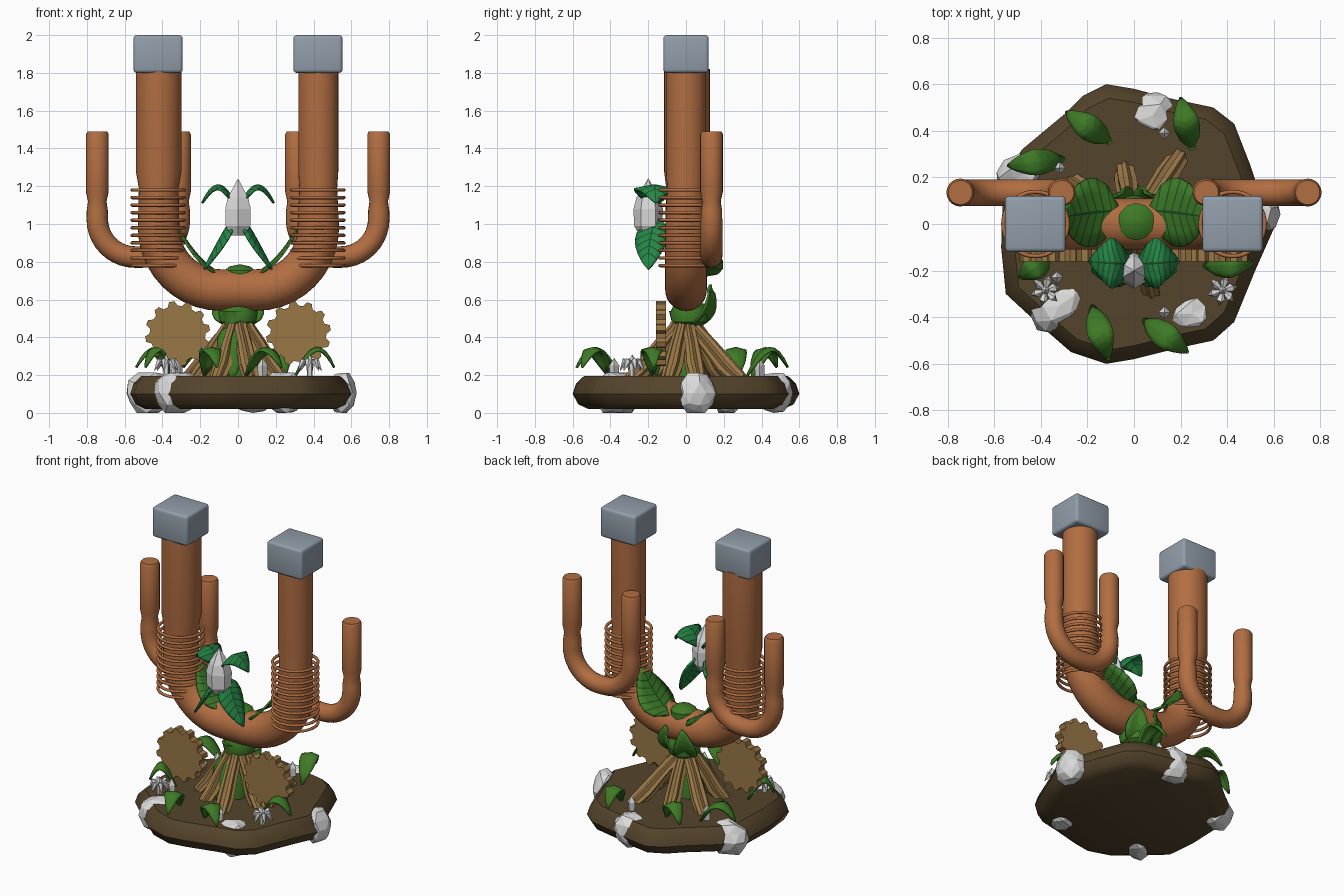
import bpy, bmesh, math, random
from math import sin, cos, pi
from mathutils import Vector, Matrix

random.seed(4)
if "Cube" in bpy.data.objects:
    bpy.data.objects.remove(bpy.data.objects["Cube"])


def material(name, *rgb):
    lin = [((c / 255 + 0.055) / 1.055) ** 2.4 for c in rgb] + [1]
    m = bpy.data.materials.new(name)
    m.use_nodes = True
    m.diffuse_color = lin
    m.node_tree.nodes["Principled BSDF"].inputs["Base Color"].default_value = lin
    return m


copper = material("copper", 178, 110, 66)
steel = material("blue grey", 146, 158, 170)
soil = material("dark soil", 84, 68, 43)
stone = material("pale stone", 218, 218, 218)
wood = material("tan wood", 153, 119, 70)
olive = material("olive green", 62, 122, 38)
teal = material("emerald green", 36, 134, 70)
vein = material("dark vein green", 24, 78, 36)


def finish(name, bm, mats, smooth=None):
    bmesh.ops.recalc_face_normals(bm, faces=bm.faces)
    me = bpy.data.meshes.new(name)
    bm.to_mesh(me)
    bm.free()
    ob = bpy.data.objects.new(name, me)
    bpy.context.collection.objects.link(ob)
    for m in mats:
        me.materials.append(m)
    if smooth:
        bpy.ops.object.select_all(action="DESELECT")
        ob.select_set(True)
        bpy.context.view_layer.objects.active = ob
        bpy.ops.object.shade_smooth_by_angle(angle=math.radians(smooth))
    return ob


def sweep(name, pts, radii, normal, mat, sides=24, smooth=40, ribs=0.0):
    """Round or ribbed section swept along a planar path."""
    bm = bmesh.new()
    pts, n, rings = [Vector(p) for p in pts], Vector(normal).normalized(), []
    for i, p in enumerate(pts):
        t = (pts[min(i + 1, len(pts) - 1)] - pts[max(i - 1, 0)]).normalized()
        up = t.cross(n)
        rings.append([bm.verts.new(p + radii[i] * (1 - ribs * (k % 2)) *
                      (n * cos(2 * pi * k / sides) + up * sin(2 * pi * k / sides)))
                      for k in range(sides)])
    for a, b in zip(rings, rings[1:]):
        for k in range(sides):
            j = (k + 1) % sides
            bm.faces.new((a[k], a[j], b[j], b[k]))
    bm.faces.new(rings[0])
    bm.faces.new(rings[-1])
    return finish(name, bm, [mat], smooth)


def bend(x0, x1, y, bottom, r, steps=10):
    """U-shaped run of points from x0 to x1."""
    arc = [pi / 2 * i / steps for i in range(steps + 1)]
    half = [(x0 + r - r * cos(a), y, bottom + r - r * sin(a)) for a in arc]
    return half + [(x0 + x1 - x, y, z) for x, y, z in reversed(half)]


def leaf(name, base, ctrl, tip, half, side, mat, veined=False, fold=0.25):
    """Folded leaf along a quadratic arc, with optional painted veins."""
    base, ctrl, tip = Vector(base), Vector(ctrl), Vector(tip)
    side = Vector(side).normalized()
    across = (-1, -0.55, -0.04, 0.04, 0.55, 1)
    ts = sorted([i / 8 for i in range(9)] + [i / 8 + 0.02 for i in range(1, 7)])
    bm, rows = bmesh.new(), []
    for t0 in ts:
        row = []
        for u in across:
            t = min(1, t0 + 0.5 * abs(u) * t0 * (1 - t0))
            p = base * (1 - t) ** 2 + ctrl * 2 * t * (1 - t) + tip * t * t
            tan = ((ctrl - base) * (1 - t) + (tip - ctrl) * t).normalized()
            w = half * (sin(pi * t ** 0.85) ** 0.8 if 0 < t < 1 else 0) + 0.003
            nrm = tan.cross(side).normalized()
            if nrm.z < 0:
                nrm = -nrm
            row.append(bm.verts.new(p + side * u * w - nrm * fold * abs(u) * w))
        rows.append(row)
    for i in range(len(rows) - 1):
        for k in range(len(across) - 1):
            f = bm.faces.new((rows[i][k], rows[i][k + 1], rows[i + 1][k + 1], rows[i + 1][k]))
            f.material_index = int(veined and (k == 2 or ts[i + 1] - ts[i] < 0.03))
    ob = finish(name, bm, [mat, vein], 50)
    sol = ob.modifiers.new("thickness", "SOLIDIFY")
    sol.thickness, sol.offset = 0.012, 0
    return ob


# Soil mound: uneven outline stacked into a rounded slab
outline = [(-.12, .6), (0, .58), (.15, .54), (.34, .5), (.43, .43), (.5, .25), (.55, .1), (.6, -.02),
           (.52, -.2), (.43, -.42), (.34, -.5), (.2, -.53), (0, -.58), (-.12, -.6), (-.27, -.55),
           (-.42, -.42), (-.55, -.3), (-.57, -.1), (-.56, .2), (-.48, .32), (-.3, .47), (-.22, .55)]
bm = bmesh.new()
layers = [[bm.verts.new((x * s, y * s, z)) for x, y in outline]
          for s, z in ((.86, .02), (.95, .045), (1, .1), (.97, .155), (.9, .195))]
for a, b in zip(layers, layers[1:]):
    for k in range(len(outline)):
        j = (k + 1) % len(outline)
        bm.faces.new((a[k], a[j], b[j], b[k]))
bm.faces.new(layers[0])
bm.faces.new(layers[-1])
finish("soil_mound", bm, [soil], 40)

# Faceted stones embedded in the rim
for i, (x, y, sx, sy, rot) in enumerate([(-.32, -.35, .14, .10, .6), (.25, -.385, .13, .09, .5),
                                         (.08, .465, .13, .10, -.2), (-.47, .22, .12, .08, .2),
                                         (.55, .06, .07, .10, .2)]):
    bm = bmesh.new()
    bmesh.ops.create_icosphere(bm, subdivisions=2, radius=1)
    for v in bm.verts:
        v.co *= random.uniform(.92, 1.12)
        v.co = Matrix.Rotation(rot, 3, "Z") @ Vector((v.co.x * sx, v.co.y * sy, v.co.z * .115))
        v.co += Vector((x, y, .105))
        v.co.z = min(max(v.co.z, 0), .215)
    finish(f"stone_{i}", bm, [stone])

# Main U-shaped pipe with its two posts
path = [(-.42, .005, 1.82), (-.42, .005, 1.28), (-.42, .0, 1.19)]
path += bend(-.42, .425, 0, .65, .33) + [(.425, 0, 1.19), (.425, 0, 1.28), (.425, 0, 1.82)]
radii = [.121, .121, .105] + [.11] * 22 + [.1, .106, .106]
sweep("main_pipe", path, radii, (0, 1, 0), copper, 32)

# Caps, coils and the side pipes behind each post
for s, side in ((-1, "right"), (1, "left")):
    bm = bmesh.new()
    bmesh.ops.create_cube(bm, size=1)
    for v in bm.verts:
        v.co = Vector((v.co.x * .26 + .423 * s, v.co.y * .24, v.co.z * .2 + 1.9))
    bmesh.ops.bevel(bm, geom=bm.edges[:], offset=.018, segments=3, profile=.5, affect="EDGES")
    finish(f"{side}_cap", bm, [steel], 40)
    for i in range(11):
        bpy.ops.mesh.primitive_torus_add(location=(.423 * s, 0, .78 + .04 * i), major_radius=.138,
                                         minor_radius=.009, major_segments=40, minor_segments=8)
        ring = bpy.context.object
        ring.name = f"{side}_coil_{i}"
        ring.data.materials.append(copper)
        bpy.ops.object.shade_smooth()
    ends = [(1.49, .052), (1.475, .06), (1.17, .06), (1.12, .049), (1.07, .056)]
    path = [(.745 * s, .135, z) for z, r in ends] + bend(.745 * s, .31 * s, .135, .825, .2 * s)
    if s < 0:
        path = path[:5] + bend(-.745, -.31, .135, .825, .2)
    else:
        arc = bend(.31, .745, .135, .825, .2)
        path = path[:5] + arc[::-1]
    path += [(.31 * s, .135, z) for z, r in reversed(ends)]
    radii = [r for z, r in ends] + [.057] * 22 + [r for z, r in reversed(ends)]
    sweep(f"{side}_side_pipe", path, radii, (0, 1, 0), copper, 20)

    # Toothed wheel
    bm, teeth, loop = bmesh.new(), 12, []
    for k in range(teeth):
        for f, r in ((0, .148), (.18, .172), (.5, .172), (.68, .148)):
            a = 2 * pi * (k + f) / teeth
            loop.append(bm.verts.new((.32 * s + r * cos(a), -.16, .42 + r * sin(a))))
    face = bm.faces.new(loop)
    out = bmesh.ops.extrude_face_region(bm, geom=[face])
    bmesh.ops.translate(bm, vec=(0, .055, 0), verts=[v for v in out["geom"] if isinstance(v, bmesh.types.BMVert)])
    finish(f"{side}_gear", bm, [wood])

    # Leaves on the pipe and around the hanging crystal
    leaf(f"{side}_pipe_leaf", (.06 * s, .06, .72), (.2 * s, .05, .78), (.31 * s, .03, .97),
         .145, (0, 1, 0), olive, True, .1)
    leaf(f"{side}_collar_leaf", (.0, .02, .47), (.1 * s, .13, .5), (.06 * s, .13, .68), .07, (1, -.5 * s, 0), olive)
    leaf(f"{side}_upper_crystal_leaf", (.01 * s, -.17, 1.09), (.1 * s, -.17, 1.31), (.19 * s, -.16, 1.11),
         .105, (0, 1, 0), teal, True, .2)
    leaf(f"{side}_lower_crystal_leaf", (.03 * s, -.15, 1.03), (.08 * s, -.2, .95), (.18 * s, -.2, .76),
         .085, (.25 * s, 1, 0), teal, True, .2)

# Hanging crystal
sweep("hanging_crystal", [(0, -.2, z) for z in (.94, .99, 1.08, 1.14, 1.24)],
      [.045, .075, .078, .062, .001], (0, 1, 0), stone, 6, None)

# Green core, knot and bud holding the pipe
sweep("green_core", [(-.02, -.02, z) for z in (.18, .26, .36, .46, .54)], [.1, .1, .075, .05, .07], (0, 1, 0), olive, 12)
sweep("green_knot", [(0, .02, z) for z in (.45, .48, .53, .58)], [.05, .095, .105, .08], (0, 1, 0), olive, 12)
leaf("front_stem_leaf", (-.03, -.05, .47), (-.03, -.14, .4), (-.03, -.16, .18), .075, (1, 0, 0), olive)
sweep("pipe_bud", [(.01, .01, z) for z in (.7, .755, .775, .785)], [.08, .08, .055, .01], (0, 1, 0), olive, 12)

# Ribbed roots
for i, (deg, reach) in enumerate([(56, .35), (146, .32), (-75, .3), (-22, .24), (202, .24), (100, .24), (15, .24),
                                  (-120, .22)]):
    a = math.radians(deg)
    path = [(r * cos(a), r * sin(a), z) for r, z in
            ((.03, .5), (.06, .44), (.3 * reach + .04, .36), (.72 * reach, .25), (reach, .17))]
    sweep(f"root_{i}", path, [.035, .04, .045, .052, .045], (-sin(a), cos(a), 0), wood, 14, None, .25)

# Arched ground leaves: inner end to outer end
for i, (x0, y0, x1, y1) in enumerate([(-.1, .35, -.29, .48), (.25, .32, .2, .54), (-.3, .28, -.54, .25),
                                      (-.36, -.14, -.49, -.23), (.3, -.18, .51, -.17),
                                      (-.18, -.35, -.11, -.58), (.04, -.41, .23, -.55)]):
    leaf(f"ground_leaf_{i}", (x0, y0, .19), (x0 * .45 + x1 * .55, y0 * .45 + y1 * .55, .47), (x1, y1, .24),
         .052, (y0 - y1, x1 - x0, 0), olive)

# Small crystal spikes
for i, (x, y) in enumerate([(-.32, .24), (.13, .39), (-.33, -.23), (.13, -.38)]):
    sweep(f"spike_{i}", [(x, y, z) for z in (.19, .25, .29)], [.024, .027, .001], (0, 1, 0), stone, 4, None)

# Crystal flowers
for s, side in ((-1, "right"), (1, "left")):
    cx, cy = .38 * s, -.285
    sweep(f"{side}_flower_stem", [(cx, cy, z) for z in (.19, .28, .31)], [.014, .018, .001], (0, 1, 0), stone, 5, None)
    for k in range(6):
        a = 2 * pi * k / 6 + .3
        path = [(cx + r * cos(a), cy + r * sin(a), z) for r, z in ((.008, .27), (.038, .275), (.065, .225))]
        sweep(f"{side}_petal_{k}", path, [.006, .019, .002], (-sin(a), cos(a), 0), stone, 5, None)
